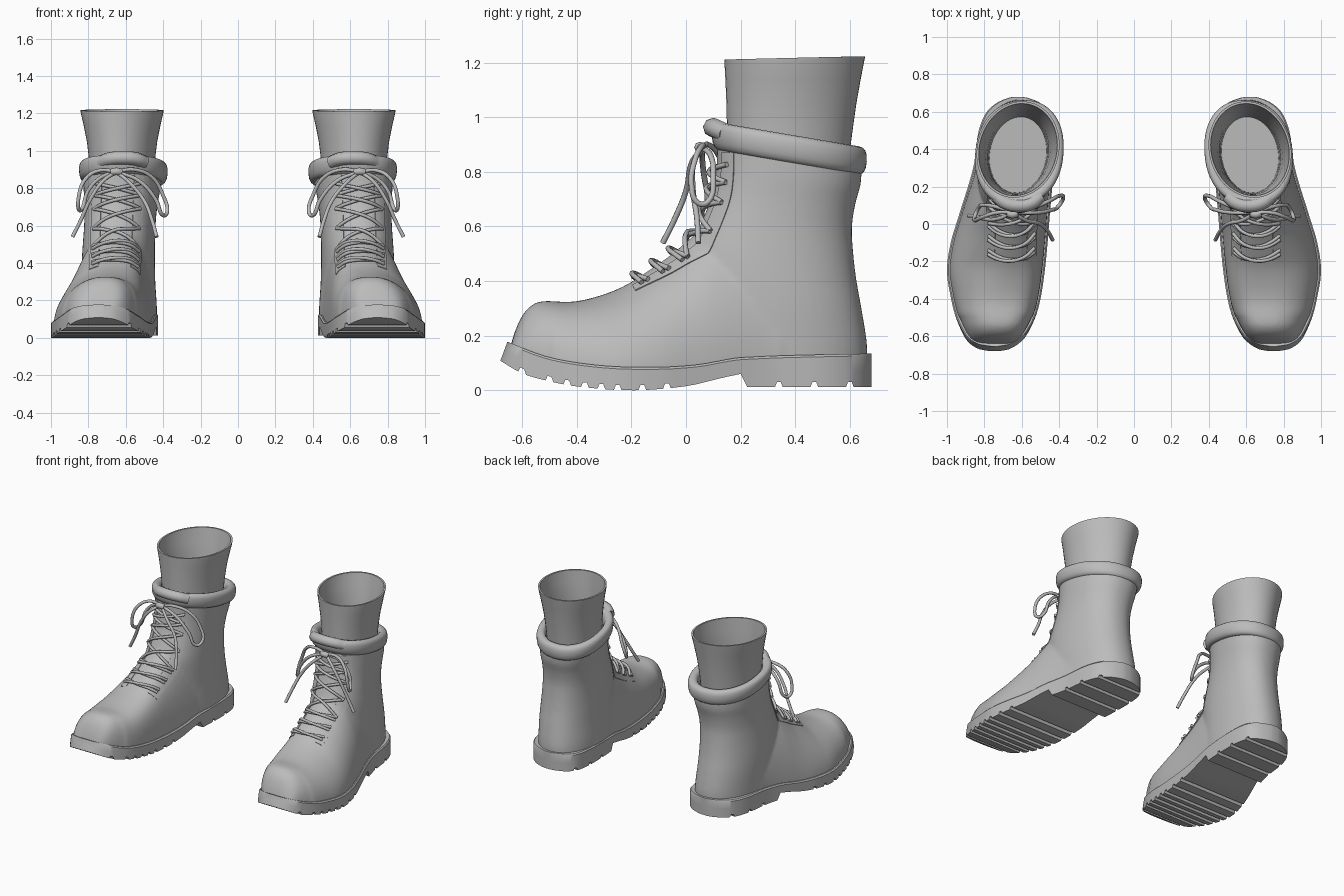
import bpy, bmesh, math
from mathutils import Vector
from mathutils.bvhtree import BVHTree

cube = bpy.data.objects.get("Cube")
if cube:
    bpy.data.objects.remove(cube, do_unlink=True)

leather = bpy.data.materials.new("plain_grey")
leather.use_nodes = True
GREY = (0.5, 0.5, 0.5, 1)
leather.diffuse_color = GREY
leather.node_tree.nodes["Principled BSDF"].inputs["Base Color"].default_value = GREY


def interp(table, t):
    """Smooth interpolation of rows (key, value, ...) at t."""
    if t <= table[0][0]:
        return table[0][1:]
    for k in range(len(table) - 1):
        a, b = table[k], table[k + 1]
        if t <= b[0]:
            p, n = table[max(k - 1, 0)], table[min(k + 2, len(table) - 1)]
            h, out = b[0] - a[0], []
            u = (t - a[0]) / h
            for i in range(1, len(a)):
                ma = (b[i] - p[i]) / (b[0] - p[0]) * h
                mb = (n[i] - a[i]) / (n[0] - a[0]) * h
                out.append((2*u**3 - 3*u*u + 1) * a[i] + (u**3 - 2*u*u + u) * ma
                           + (3*u*u - 2*u**3) * b[i] + (u**3 - u*u) * mb)
            return out
    return table[-1][1:]


def power(v, n):
    return math.copysign(abs(v) ** (2 / n), v)


def loft(bm, rings, closed=False):
    loops = [[bm.verts.new(p) for p in r] for r in rings]
    n = len(loops[0])
    for k in range(len(loops) if closed else len(loops) - 1):
        a, b = loops[k], loops[(k + 1) % len(loops)]
        for i in range(n):
            j = (i + 1) % n
            bm.faces.new((a[i], a[j], b[j], b[i]))
    if not closed:
        bm.faces.new(loops[0])
        bm.faces.new(loops[-1])


def new_object(name, mesh):
    ob = bpy.data.objects.new(name, mesh)
    bpy.context.collection.objects.link(ob)
    return ob


def from_bmesh(name, bm):
    bmesh.ops.recalc_face_normals(bm, faces=bm.faces)
    mesh = bpy.data.meshes.new(name)
    bm.to_mesh(mesh)
    bm.free()
    return new_object(name, mesh)


def bake(ob):
    """Replace an object by its evaluated mesh."""
    dg = bpy.context.evaluated_depsgraph_get()
    mesh = bpy.data.meshes.new_from_object(ob.evaluated_get(dg))
    name = ob.name
    bpy.data.objects.remove(ob, do_unlink=True)
    return new_object(name, mesh)


def finish(ob, angle=40):
    """Shade, colour and mirror a part to make the pair."""
    ob.data.materials.clear()
    ob.data.materials.append(leather)
    bpy.ops.object.select_all(action='DESELECT')
    ob.select_set(True)
    bpy.context.view_layer.objects.active = ob
    bpy.ops.object.shade_smooth_by_angle(angle=math.radians(angle))
    ob.modifiers.new("pair", 'MIRROR').use_mirror_merge = False


# Sole outline: y, inner x, outer x
OUTLINE = [(-.68, .72, .77), (-.67, .67, .825), (-.64, .617, .877), (-.6, .578, .908),
           (-.5, .528, .952), (-.4, .5, .978), (-.25, .477, 1.0), (-.1, .462, .98),
           (.05, .45, .935), (.3, .43, .86), (.5, .43, .83), (.6, .453, .787),
           (.65, .505, .73), (.675, .57, .67), (.68, .6, .645)]
SOLE_TOP = [(-.68, .178), (-.5, .12), (-.3, .09), (-.1, .085), (.05, .095), (.2, .12), (.68, .135)]
SOLE_BOTTOM = [(-.68, .108), (-.6, .062), (-.5, .033), (-.4, .014), (-.2, .0), (0, .015), (.13, .045), (.2, .06)]

# Treaded sole: stations along the foot, with steps at every groove
GROOVES = [-.6, -.5, -.435, -.37, -.31, -.25, -.16, -.07, .34, .47, .6]
stations = [(-.68 + 1.36 * (0.5 - 0.5 * math.cos(math.pi * i / 56)), 0) for i in range(57)]
stations = [s for s in stations if all(abs(s[0] - g) > .018 for g in GROOVES)]
for g in GROOVES:
    stations += [(g - .014, 0), (g - .007, 1), (g + .007, 1), (g + .014, 0)]
stations += [(.2, 0), (.245, 0)]
bm = bmesh.new()
rings = []
for y, cut in sorted(stations):
    a, b = interp(OUTLINE, y)
    top = interp(SOLE_TOP, y)[0]
    low = interp(SOLE_BOTTOM, y)[0] if y < .22 else .012
    low += .018 * cut
    i = min(.008, (b - a) / 5)
    back = .026 * max(0, (-.4 - y) / .28) ** 2
    mid, rim = y + back / 2, y + back
    rings.append([(a, y, low), (b, y, low), (b, mid, (low + top) / 2), (b, rim, top - .008),
                  (b - i, rim, top), (a + i, rim, top), (a, rim, top - .008), (a, mid, (low + top) / 2)])
loft(bm, rings)
finish(from_bmesh("sole", bm), 35)

# Boot upper: foot slices and shaft rings fused into one skin
HEIGHT = [(-.642, .165), (-.625, .22), (-.6, .273), (-.57, .308), (-.53, .326), (-.42, .324),
          (-.33, .342), (-.23, .38), (-.15, .43), (-.05, .5), (.02, .56), (.1, .61), (.35, .62)]
bm = bmesh.new()
rings = []
for k in range(46):
    y = -.642 + .992 * (k / 45) ** 1.4
    a, b = interp(OUTLINE, y - .015 if y < -.5 else y)
    c, hw = (a + b) / 2, (b - a) / 2 - .014
    low, top = interp(SOLE_TOP, y)[0] - .03, interp(HEIGHT, y)[0]
    shift = interp([(-.64, .72), (-.45, .7), (-.2, .655), (.35, .64)], y)[0] - c
    n = interp([(-.64, 2.3), (-.4, 2.5), (-.2, 2.1), (0, 1.9), (.35, 2.0)], y)[0]
    ring = []
    for i in range(33):
        t = math.pi * i / 32
        s = power(math.sin(t), n)
        ring.append((c + hw * power(math.cos(t), n) + shift * s * s, y, low + (top - low) * s))
    rings.append(ring)
loft(bm, rings)

# height, front y, back y, centre x, half width
SHAFT = [(.09, .0, .664, .632, .2), (.17, .0, .663, .634, .2), (.3, .0, .643, .64, .198),
         (.4, .0, .625, .64, .196), (.5, .01, .613, .637, .193), (.6, .05, .608, .632, .191),
         (.7, .09, .62, .627, .194), (.8, .11, .64, .622, .203), (.93, .115, .645, .615, .212)]
TWIST = .1  # skews the leg ovals to follow the toed-out foot
rings = []
for k in range(31):
    z = .09 + .84 * k / 30
    f, b, c, hw = interp(SHAFT, z)
    tilt = .17 * max(0, (z - .5) / .43) ** 2
    ring = []
    for i in range(48):
        t = math.tau * i / 48
        y = (f + b) / 2 + (b - f) / 2 * power(math.sin(t - TWIST), 2.2)
        ring.append((c + hw * power(math.cos(t), 2.2), y, z - tilt * (y - .1)))
    rings.append(ring)
loft(bm, rings)
upper = from_bmesh("upper", bm)
mod = upper.modifiers.new("fuse", 'REMESH')
mod.mode, mod.voxel_size = 'VOXEL', .011
mod = upper.modifiers.new("soften", 'SMOOTH')
mod.factor, mod.iterations = .5, 8
upper = bake(upper)
skin = BVHTree.FromPolygons([v.co for v in upper.data.vertices],
                            [p.vertices[:] for p in upper.data.polygons])

# Open the top of the shaft so the sock can pass through
bm = bmesh.new()
bm.from_mesh(upper.data)
lid = [f for f in bm.faces if f.normal.z > .6 and f.calc_center_median().z > .75
       and math.hypot((f.calc_center_median().x - .615) / .2, (f.calc_center_median().y - .38) / .25) < .98]
bmesh.ops.delete(bm, geom=lid, context='FACES')
bm.to_mesh(upper.data)
bm.free()
finish(upper, 60)

# Padded collar: a rounded band swept round the tilted top edge
bm = bmesh.new()
rings = []
for i in range(56):
    t = math.tau * i / 56
    ring = []
    for j in range(16):
        s = math.tau * j / 16
        h = power(math.sin(s), 2.5)
        r = .032 * power(math.cos(s), 2.5) + .004 * h
        y = .378 + (.252 + r) * power(math.sin(t - TWIST), 2.2)
        ring.append((.613 + (.205 + r) * power(math.cos(t), 2.2), y, .932 - .17 * (y - .1) + .052 * h))
    rings.append(ring)
loft(bm, rings, closed=True)
finish(from_bmesh("collar", bm), 60)

# Hollow flared sock: height, half width, centre y, half depth
SOCK = [(.72, .165, .37, .215), (.85, .17, .375, .222), (.95, .176, .38, .23), (1.05, .188, .386, .238),
        (1.14, .206, .392, .248), (1.2, .22, .397, .256), (1.217, .222, .398, .258)]
inside = [(z, hx - .012, cy, hy - .012) for z, hx, cy, hy in reversed(SOCK)]
bm = bmesh.new()
rings = []
for z, hx, cy, hy in SOCK + inside + [(.69, .003, .37, .004)]:
    lift = .006 if z > 1.15 else 0
    rings.append([(.62 + hx * math.cos(math.tau * i / 48), cy + hy * math.sin(math.tau * i / 48 - TWIST),
                   z + lift * math.sin(math.tau * i / 48)) for i in range(48)])
loft(bm, rings)
finish(from_bmesh("sock", bm), 35)

# Throat line: position along it, y, z, ray pitch in degrees
THROAT = [(0, -.2, .39, 60), (.25, -.06, .49, 50), (.5, .045, .6, 35), (.75, .1, .74, 10), (1, .115, .87, 0)]


def on_skin(t, side, lift):
    """Point on the boot front at distance side from the throat line."""
    y, z, pitch = interp(THROAT, t)
    d = Vector((0, math.cos(math.radians(pitch)), -math.sin(math.radians(pitch))))
    p = Vector((.66 - .02 * t + side, y, z))
    hit, normal, _, _ = skin.ray_cast(p - d * .4, d)
    if hit is None:
        return p
    if normal.dot(d) > 0:
        normal = -normal
    return hit + normal * lift


# Eyelet facings: thin strips on both sides of the tongue
bm = bmesh.new()
for side in (-1, 1):
    rings = []
    for k in range(25):
        t = k / 24
        row = [side * (.085 + .05 * i / 4) for i in range(5)]
        rings.append([on_skin(t, s, .004) for s in row] + [on_skin(t, s, -.008) for s in reversed(row)])
    loft(bm, rings)
finish(from_bmesh("eyelet_facings", bm), 45)


def cord(name, paths, radius):
    curve = bpy.data.curves.new(name, 'CURVE')
    curve.dimensions = '3D'
    curve.bevel_depth, curve.bevel_resolution = radius, 2
    curve.resolution_u, curve.use_fill_caps = 6, True
    for path in paths:
        sp = curve.splines.new('BEZIER')
        sp.bezier_points.add(len(path) - 1)
        for bp, p in zip(sp.bezier_points, path):
            bp.co = p
            bp.handle_left_type = bp.handle_right_type = 'AUTO'
    finish(bake(new_object(name, curve)), 60)


# Tongue roll at the top of the throat
cord("tongue_top", [[(.5, .15, .94), (.545, .112, .957), (.615, .098, .962), (.685, .112, .957), (.735, .15, .94)]], .036)


def lace(a, b, side, sag=0):
    """Lace from one eyelet row to the opposite side of another."""
    return [on_skin(a + (b - a) * k / 6 - sag * math.sin(math.pi * k / 6), side * .118 * (1 - k / 3),
                    .01 + (.01 + .006 * side) * math.sin(math.pi * k / 6)) for k in range(7)]


# Laces: sagging bars over the instep, crosses up the shaft
paths = [lace(t, t + .035, s, .035) for t in (.05, .17, .29) for s in (-1, 1)]
CROSS = [.32, .52, .68, .8, .92]
paths += [lace(a, b, s) for a, b in zip(CROSS, CROSS[1:]) for s in (-1, 1)]
cord("laces", paths, .0095)

# Bow: two loops, two loose ends and a knot
KNOT = (.65, .062, .888)
bow = [
    [KNOT, (.74, .06, .895), (.815, .035, .85), (.852, .02, .75), (.85, .045, .685),
     (.835, .08, .69), (.8, .1, .79), (.73, .09, .86), KNOT],
    [KNOT, (.56, .08, .9), (.46, .12, .86), (.4, .15, .76), (.378, .14, .68),
     (.4, .1, .655), (.44, .075, .74), (.53, .06, .84), KNOT],
    [KNOT, (.72, .03, .84), (.79, .025, .74), (.84, .04, .63), (.885, .045, .54)],
    [KNOT, (.58, .02, .83), (.5, -.0, .73), (.46, -.04, .63), (.435, -.085, .54)],
]
cord("bow", bow, .0105)
cord("knot", [[(.625, .058, .885), (.65, .05, .89), (.675, .058, .885)]], .02)
